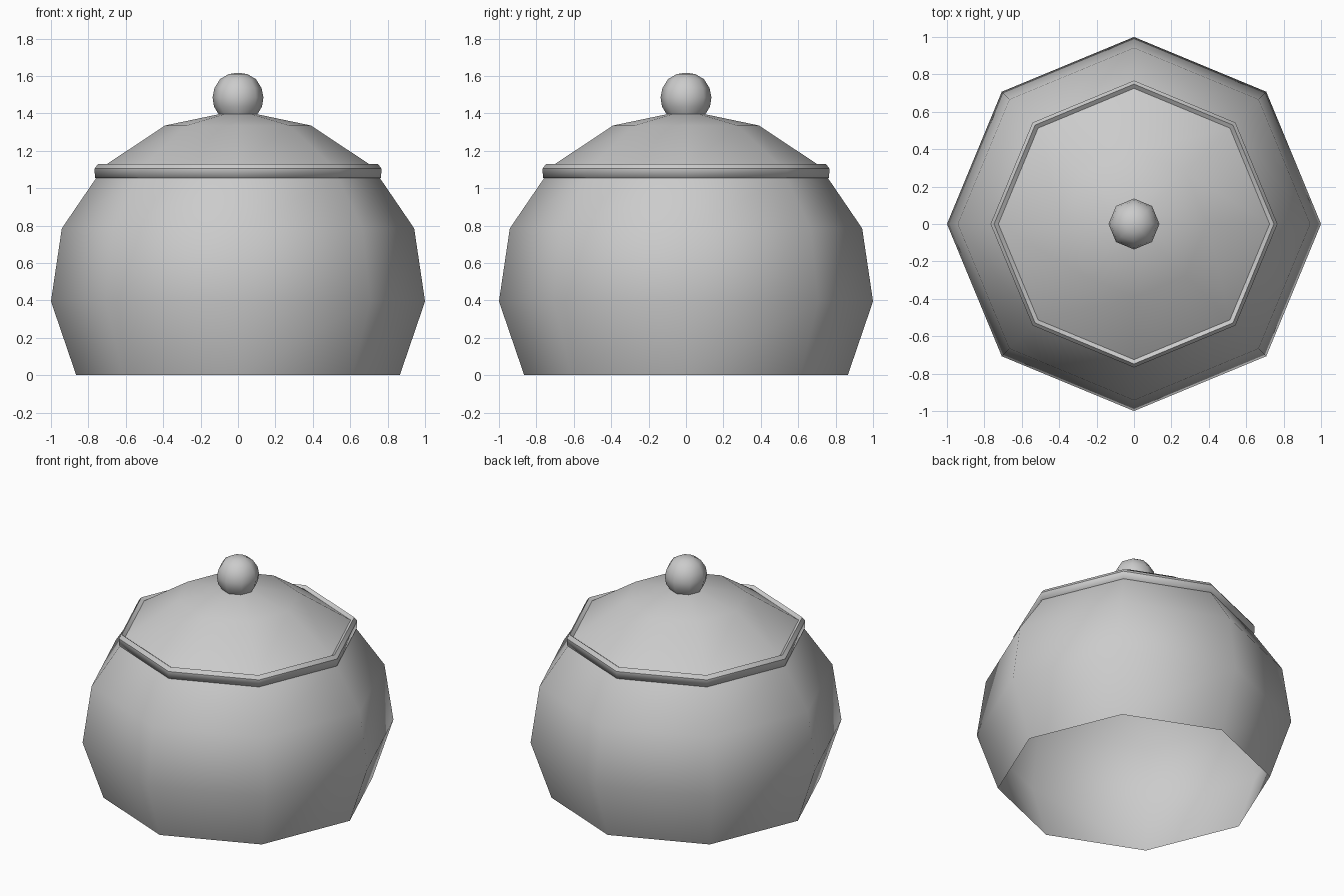
import bpy, bmesh
from math import cos, sin, pi

if "Cube" in bpy.data.objects:
    bpy.data.objects.remove(bpy.data.objects["Cube"])

SIDES = 8


def lathe(name, profile, sharp_rings=()):
    """Revolve (radius, height) points into a smooth eight-sided shell; radius 0 makes a tip."""
    bm = bmesh.new()
    rings = []
    for r, z in profile:
        if r == 0:
            rings.append([bm.verts.new((0, 0, z))] * SIDES)
        else:
            rings.append([bm.verts.new((r * cos(2 * pi * i / SIDES),
                                        r * sin(2 * pi * i / SIDES), z))
                          for i in range(SIDES)])
    for low, high in zip(rings, rings[1:]):
        for i in range(SIDES):
            j = (i + 1) % SIDES
            corners = list(dict.fromkeys((low[i], low[j], high[j], high[i])))
            bm.faces.new(corners).smooth = True
    # Crisp horizontal edges where asked for
    for k in sharp_rings:
        for i in range(SIDES):
            bm.edges.get((rings[k][i], rings[k][(i + 1) % SIDES])).smooth = False
    mesh = bpy.data.meshes.new(name)
    bm.to_mesh(mesh)
    bm.free()
    obj = bpy.data.objects.new(name, mesh)
    bpy.context.collection.objects.link(obj)
    return obj


# Rounded pot, a shell open at the base
lathe("pot_body", [(0.865, 0), (1.0, 0.395), (0.942, 0.785), (0.758, 1.055)])

# Raised lip around the lid
lathe("lid_rim", [(0.75, 1.055), (0.765, 1.055), (0.767, 1.105),
                  (0.748, 1.13), (0.725, 1.113)], sharp_rings=(2, 3))

# Shallow domed lid
lathe("lid_dome", [(0.725, 1.113), (0.39, 1.335), (0.1, 1.396), (0, 1.4)])

# Ball knob
lathe("lid_knob", [(0.1, 1.39), (0.128, 1.435), (0.136, 1.485), (0.126, 1.535),
                   (0.096, 1.583), (0.05, 1.61), (0, 1.617)])
